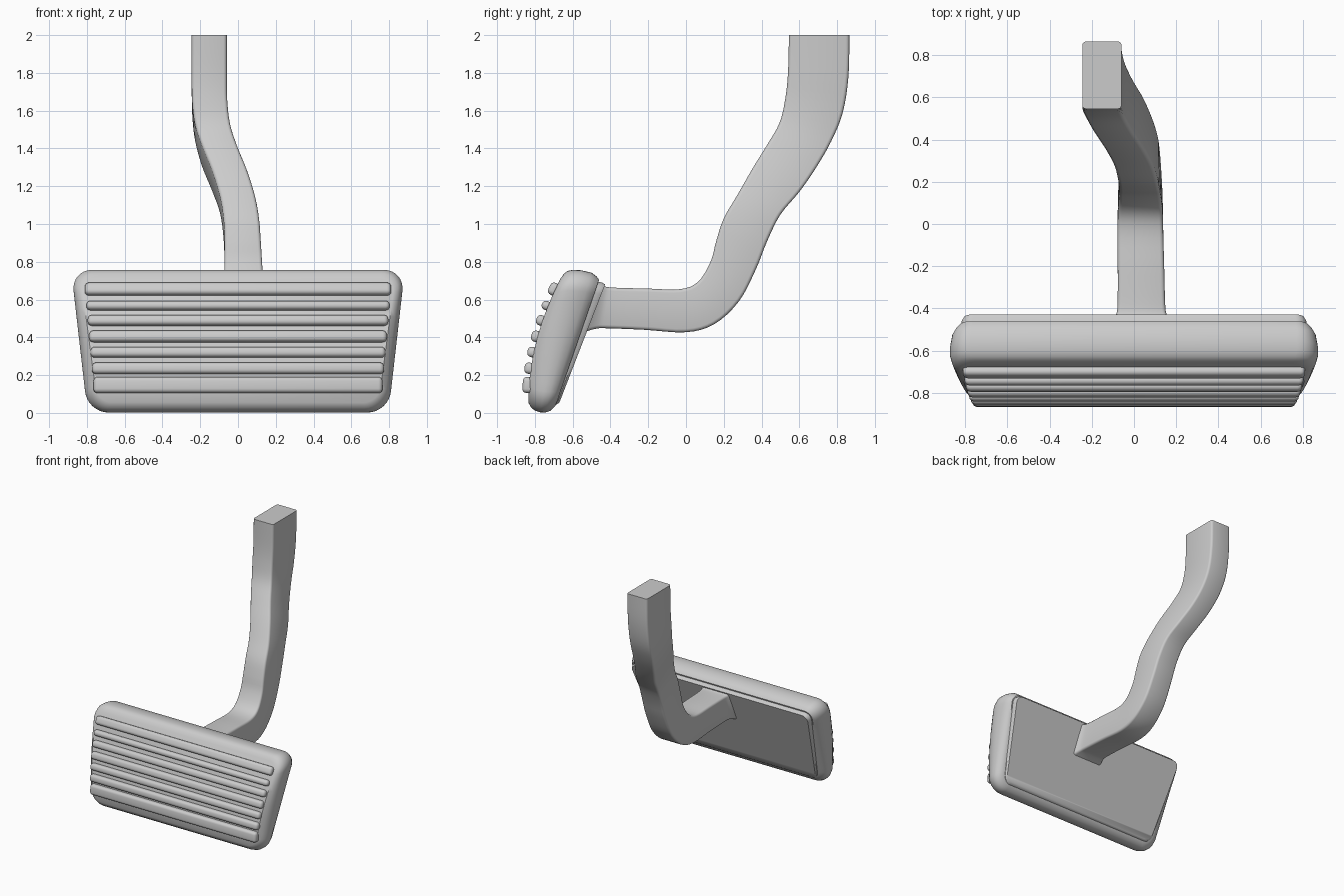
import bpy, bmesh, math
from mathutils import Vector

if "Cube" in bpy.data.objects:
    bpy.data.objects.remove(bpy.data.objects["Cube"])


def finish(name, bm, angle=38):
    bmesh.ops.recalc_face_normals(bm, faces=bm.faces[:])
    me = bpy.data.meshes.new(name)
    bm.to_mesh(me)
    bm.free()
    ob = bpy.data.objects.new(name, me)
    bpy.context.collection.objects.link(ob)
    bpy.ops.object.select_all(action='DESELECT')
    ob.select_set(True)
    bpy.context.view_layer.objects.active = ob
    bpy.ops.object.shade_smooth_by_angle(angle=math.radians(angle))
    return ob


def bridge(bm, rings):
    for a, b in zip(rings, rings[1:]):
        for i in range(len(a)):
            j = (i + 1) % len(a)
            bm.faces.new((a[i], a[j], b[j], b[i]))


def lean(z, zlo, zhi, ylo, yhi, bulge):
    """Depth of a leaning, slightly bowed sheet at height z."""
    t = (z - zlo) / (zhi - zlo)
    return ylo + (yhi - ylo) * t - 4 * bulge * t * (1 - t)


def pad_ring(bm, hb, ht, r, sheet):
    """Rounded trapezoid outline lying on a leaning sheet."""
    zlo, zhi = sheet[:2]
    half = []
    width = lambda z: hb + (ht - hb) * (z - zlo) / (zhi - zlo)
    for k in range(9):
        a = math.pi / 2 * k / 8
        z = zlo + r * (1 - math.cos(a))
        half.append((width(z) - r + r * math.sin(a), z))
    for k in range(1, 12):
        z = zlo + r + (zhi - zlo - 2 * r) * k / 12
        half.append((width(z), z))
    for k in range(9):
        a = math.pi / 2 * k / 8
        z = zhi - r * (1 - math.sin(a))
        half.append((width(z) - r + r * math.cos(a), z))
    pts = half + [(-x, z) for x, z in reversed(half)]
    return [bm.verts.new((x, lean(z, *sheet), z)) for x, z in pts]


def pad_part(name, layers):
    bm = bmesh.new()
    rings = [pad_ring(bm, *layer) for layer in layers]
    bridge(bm, rings)
    for ring in (rings[0], rings[-1]):
        n = len(ring)
        for i in range(n // 2 - 1):
            bm.faces.new((ring[i], ring[i + 1], ring[n - 2 - i], ring[n - 1 - i]))
    return finish(name, bm)


# Rubber pad: half widths bottom/top, corner radius, (zlo, zhi, ylo, yhi, bulge)
FACE = (.055, .715, -.835, -.662, .042)
pad_part("rubber_pad", [
    (.745, .835, .07, (.04, .705, -.69, -.46, 0)),
    (.765, .855, .09, (.025, .722, -.703, -.473, 0)),
    (.785, .872, .10, (.01, .742, -.72, -.50, 0)),
    (.797, .883, .11, (.002, .755, -.745, -.555, .004)),
    (.797, .883, .11, (.003, .757, -.772, -.60, .01)),
    (.785, .873, .11, (.012, .751, -.80, -.628, .022)),
    (.770, .858, .10, (.028, .738, -.82, -.645, .033)),
    (.745, .832, .08, FACE),
])

# Metal plate behind the pad
pad_part("backing_plate", [
    (.735, .825, .06, (.045, .70, -.72, -.49, 0)),
    (.735, .825, .06, (.045, .69, -.685, -.445, 0)),
    (.725, .815, .055, (.055, .68, -.670, -.428, 0)),
])

# Grip ribs across the front face
for i, (z, h) in enumerate([(.147, .085), (.235, .06), (.32, .055), (.403, .06),
                            (.487, .055), (.565, .048), (.652, .068)]):
    y = lean(z, *FACE)
    slope = (lean(z + .01, *FACE) - lean(z - .01, *FACE)) / .02
    bm = bmesh.new()
    bmesh.ops.create_cube(bm, size=1)
    half_width = .765 + .045 * (z - .147) / .5
    bmesh.ops.scale(bm, vec=(2 * half_width, .068, h), verts=bm.verts[:])
    bmesh.ops.bevel(bm, geom=bm.edges[:], offset=.022, segments=4, profile=.5,
                    affect='EDGES')
    rib = finish(f"grip_rib_{i + 1}", bm)
    rib.location = (0, y, z)
    rib.rotation_euler.x = -math.atan(slope)

# Arm stations: front edge y,z / back edge y,z / centre x / half width
STATIONS = [
    (-.46, .685, -.545, .425, .035, .145), (-.43, .67, -.48, .445, .035, .122),
    (-.38, .663, -.42, .448, .035, .113), (-.2, .658, -.22, .44, .033, .11),
    (-.03, .655, 0, .427, .03, .108), (.065, .695, .15, .47, .03, .105),
    (.13, .80, .28, .59, .028, .10), (.16, .91, .37, .76, .025, .096),
    (.20, 1.03, .43, .91, .018, .094), (.27, 1.15, .50, 1.05, -.002, .093),
    (.35, 1.29, .60, 1.17, -.045, .093), (.43, 1.42, .69, 1.30, -.098, .093),
    (.495, 1.535, .77, 1.44, -.135, .093), (.525, 1.66, .83, 1.59, -.15, .093),
    (.54, 1.80, .86, 1.78, -.152, .093), (.545, 2.0, .865, 2.0, -.152, .093),
]


def spline(rows, steps):
    rows = [Vector(r) for r in rows]
    out = []
    for i in range(len(rows) - 1):
        p0, p1, p2, p3 = (rows[max(0, min(len(rows) - 1, i + k))] for k in (-1, 0, 1, 2))
        for s in range(steps):
            t = s / steps
            out.append(p1 + .5 * t * ((p2 - p0) + t * ((2 * p0 - 5 * p1 + 4 * p2 - p3)
                       + t * (3 * p1 - p0 - 3 * p2 + p3))))
    return out + [rows[-1]]


# Bent lever arm: rounded rectangle lofted through the stations
bm = bmesh.new()
rings = []
R = .018
for yf, zf, yb, zb, xc, hw in spline(STATIONS, 4):
    mid = Vector((xc, (yf + yb) / 2, (zf + zb) / 2))
    axis = Vector((0, yb - yf, zb - zf))
    hd = axis.length / 2
    axis.normalize()
    ring = []
    for q, (sx, sd) in enumerate([(1, 1), (-1, 1), (-1, -1), (1, -1)]):
        for k in range(4):
            a = math.pi / 2 * (q + k / 3)
            x = sx * (hw - R) + R * math.cos(a)
            d = sd * (hd - R) + R * math.sin(a)
            ring.append(bm.verts.new(mid + Vector((x, 0, 0)) + axis * d))
    rings.append(ring)
bridge(bm, rings)
bm.faces.new(rings[0])
bm.faces.new(rings[-1])
finish("lever_arm", bm)
